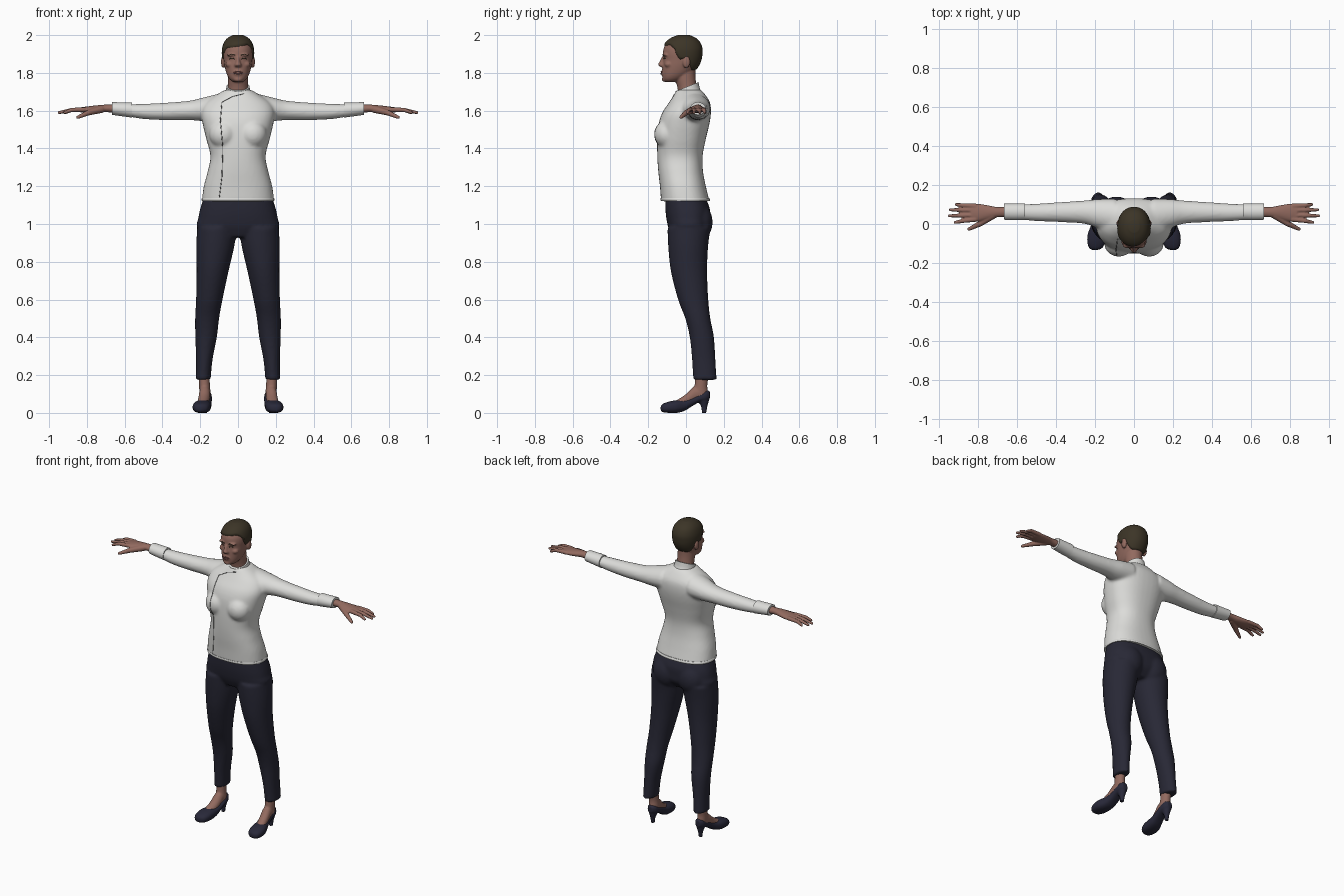
import bpy, bmesh, math
from mathutils import Vector, Matrix
from mathutils.bvhtree import BVHTree


def material(name, rgb):
    m = bpy.data.materials.new(name)
    m.diffuse_color = (*rgb, 1)
    return m


SHIRT = material("white cloth", (0.72, 0.72, 0.70))
SEAM = material("seam grey", (0.16, 0.16, 0.16))
NAVY = material("navy cloth", (0.021, 0.021, 0.036))
SHOE = material("dark leather", (0.022, 0.022, 0.042))
SKIN = material("skin", (0.29, 0.145, 0.115))
LIP = material("lips", (0.21, 0.085, 0.075))
HAIR = material("dark brown hair", (0.045, 0.035, 0.02))
AXES = {"x": (1, 2, 0), "y": (0, 2, 1), "z": (0, 1, 2)}


def loft(bm, axis, rows, p=2.0, n=40, sub=5, side=1):
    """Smooth skin through rows of (position, min a, max a, min b, max b)."""
    ia, ib, it = AXES[axis]
    fine = []
    for i in range(len(rows) - 1):
        q = [rows[max(i - 1, 0)], rows[i], rows[i + 1], rows[min(i + 2, len(rows) - 1)]]
        for k in range(sub):
            t = k / sub
            fine.append([0.5 * (2 * b + (c - a) * t + (2 * a - 5 * b + 4 * c - d) * t * t
                                + (3 * b - a - 3 * c + d) * t ** 3) for a, b, c, d in zip(*q)])
    fine.append(rows[-1])
    rings = []
    for t, a0, a1, b0, b1 in fine:
        ring = []
        for k in range(n):
            w = 2 * math.pi * k / n
            c, s = math.cos(w), math.sin(w)
            v = [0, 0, 0]
            v[ia] = (a0 + a1) / 2 + (a1 - a0) / 2 * math.copysign(abs(c) ** (2 / p), c)
            v[ib] = (b0 + b1) / 2 + (b1 - b0) / 2 * math.copysign(abs(s) ** (2 / p), s)
            v[it] = t
            v[0] *= side
            ring.append(bm.verts.new(v))
        rings.append(ring)
    for r, s in zip(rings, rings[1:]):
        for k in range(n):
            bm.faces.new((r[k], r[(k + 1) % n], s[(k + 1) % n], s[k]))
    bm.faces.new(rings[0])
    bm.faces.new(rings[-1])


def ball(bm, centre, size):
    bmesh.ops.create_uvsphere(bm, u_segments=24, v_segments=16, radius=1,
                              matrix=Matrix.Translation(centre) @ Matrix.Diagonal((*size, 1)))


def tube(bm, pts, radii):
    for i, (p, r) in enumerate(zip(pts, radii)):
        p = Vector(p)
        ball(bm, p, (r, r, r))
        if i:
            q = Vector(pts[i - 1])
            d = p - q
            rot = d.to_track_quat("Z", "Y").to_matrix().to_4x4()
            bmesh.ops.create_cone(bm, cap_ends=True, segments=16, radius1=radii[i - 1], radius2=r,
                                  depth=d.length, matrix=Matrix.Translation((p + q) / 2) @ rot)


def finish(bm, name, mat, mirror=False, voxel=0, smooth=0):
    bmesh.ops.recalc_face_normals(bm, faces=bm.faces)
    me = bpy.data.meshes.new(name)
    bm.to_mesh(me)
    bm.free()
    ob = bpy.data.objects.new(name, me)
    bpy.context.collection.objects.link(ob)
    me.materials.append(mat)
    bpy.context.view_layer.objects.active = ob
    ob.select_set(True)
    bpy.ops.object.shade_smooth_by_angle(angle=math.radians(50))
    ob.select_set(False)
    if voxel:
        m = ob.modifiers.new("blend", "REMESH")
        m.mode, m.voxel_size, m.use_smooth_shade = "VOXEL", voxel, True
        if smooth:
            s = ob.modifiers.new("soften", "SMOOTH")
            s.factor, s.iterations = 0.5, smooth
    if mirror:
        ob.modifiers.new("mirror", "MIRROR")
    return ob


def surface(ob):
    return BVHTree.FromObject(ob, bpy.context.evaluated_depsgraph_get())


def line_on(tree, name, pts, r, mat, mirror=False):
    """Thin cord laid on the front of a surface through (x, z) points."""
    cu = bpy.data.curves.new(name, "CURVE")
    cu.dimensions, cu.bevel_depth, cu.bevel_resolution = "3D", r, 1
    path = []
    for (x0, z0), (x1, z1) in zip(pts, pts[1:]):
        steps = max(2, int(math.hypot(x1 - x0, z1 - z0) / 0.012))
        for k in range(steps + 1):
            hit = tree.ray_cast(Vector((x0 + (x1 - x0) * k / steps, -1, z0 + (z1 - z0) * k / steps)),
                                Vector((0, 1, 0)))[0]
            if hit:
                path.append(hit)
    sp = cu.splines.new("POLY")
    sp.points.add(len(path) - 1)
    for q, v in zip(sp.points, path):
        q.co = (*v, 1)
    cu.materials.append(mat)
    ob = bpy.data.objects.new(name, cu)
    bpy.context.collection.objects.link(ob)
    if mirror:
        ob.modifiers.new("mirror", "MIRROR")


# shirt: body, bust and both sleeves
bm = bmesh.new()
loft(bm, "z", [(z, -w, w, f, b) for z, w, f, b in [
    (1.12, .192, -.132, .125), (1.2, .181, -.138, .105), (1.28, .16, -.147, .09),
    (1.36, .146, -.152, .088), (1.45, .168, -.152, .105), (1.53, .187, -.145, .124),
    (1.59, .195, -.125, .132), (1.64, .175, -.092, .128), (1.68, .12, -.066, .105),
    (1.71, .07, -.05, .08)]], p=2.35)
for s in (1, -1):
    ball(bm, (.078 * s, -.10, 1.475), (.075, .068, .075))
    loft(bm, "x", [(.1, -.05, .13, 1.54, 1.69), (.19, -.02, .127, 1.545, 1.668), (.26, .002, .12, 1.55, 1.652),
                   (.38, .01, .112, 1.55, 1.642), (.5, .015, .104, 1.556, 1.636),
                   (.6, .024, .1, 1.572, 1.634), (.655, .026, .098, 1.58, 1.636)], side=s)
shirt = finish(bm, "shirt", SHIRT, voxel=.009, smooth=5)

# stand-up collar, higher at the back
bm = bmesh.new()
loft(bm, "z", [(1.66, -.085, .085, -.065, .085), (1.69, -.068, .068, -.057, .073),
               (1.725, -.061, .061, -.055, .066)])
for v in bm.verts:
    v.co.z += .4 * v.co.y
finish(bm, "collar", SHIRT)

# turned-back cuffs
bm = bmesh.new()
loft(bm, "x", [(.56, .02, .106, 1.563, 1.643), (.61, .02, .105, 1.57, 1.644), (.667, .022, .104, 1.578, 1.645)])
finish(bm, "cuff", SHIRT, mirror=True)

# hem roll
bm = bmesh.new()
loft(bm, "z", [(1.122, -.191, .191, -.133, .126), (1.13, -.193, .193, -.136, .127), (1.138, -.19, .19, -.135, .123)], p=2.35)
finish(bm, "shirt_hem", SHIRT)

# overlapping front edge and cuff slits
tree = surface(shirt)
line_on(tree, "front_seam", [(.03, 1.69), (-.03, 1.675), (-.085, 1.645), (-.093, 1.55), (-.08, 1.4),
                             (-.085, 1.25), (-.1, 1.13)], .0022, SEAM)

# trousers: hips and both legs
bm = bmesh.new()
loft(bm, "z", [(.93, -.1, .1, -.07, .08), (.98, -.212, .212, -.093, .122), (1.03, -.21, .21, -.104, .128),
               (1.08, -.2, .2, -.109, .126), (1.15, -.178, .178, -.11, .1)], p=2.4)
for s in (1, -1):
    ball(bm, (.09 * s, .065, 1.01), (.09, .076, .1))
    loft(bm, "z", [(.175, .145, .224, .038, .163), (.28, .135, .222, .032, .156), (.4, .112, .226, .02, .148),
                   (.5, .1, .227, -.004, .129), (.6, .082, .222, -.042, .118), (.75, .05, .219, -.08, .112),
                   (.88, .02, .221, -.094, .117), (.98, .006, .216, -.098, .13)], side=s)
finish(bm, "trousers", NAVY, voxel=.009, smooth=4)

# feet and ankles
bm = bmesh.new()
loft(bm, "z", [(.07, .143, .203, .035, .118), (.11, .145, .205, .038, .116),
               (.15, .149, .206, .046, .113), (.22, .15, .21, .05, .125)])
loft(bm, "y", [(-.085, .175, .215, .02, .048), (-.04, .16, .218, .02, .073), (0, .152, .212, .03, .1),
               (.04, .147, .207, .05, .138), (.07, .147, .205, .06, .15)])
finish(bm, "foot", SKIN, mirror=True, voxel=.005, smooth=4)

# court shoes with a raised heel
bm = bmesh.new()
loft(bm, "y", [(-.134, .188, .212, .012, .035), (-.122, .162, .231, .004, .048), (-.09, .147, .24, 0, .06),
               (-.05, .143, .237, 0, .067), (-.01, .141, .222, .01, .07), (.03, .139, .21, .034, .084),
               (.07, .138, .207, .056, .102), (.105, .142, .204, .062, .12), (.126, .158, .19, .075, .115)], p=2.5)
loft(bm, "z", [(0, .161, .186, .083, .108), (.03, .159, .188, .081, .112), (.06, .15, .197, .066, .12),
               (.085, .143, .203, .045, .125)])
finish(bm, "shoe", SHOE, mirror=True, voxel=.005, smooth=3)

# hands with spread fingers
bm = bmesh.new()
loft(bm, "x", [(.63, .036, .09, 1.587, 1.632), (.7, .035, .087, 1.592, 1.632), (.75, .024, .096, 1.589, 1.628),
               (.8, .013, .104, 1.588, 1.622), (.838, .016, .102, 1.592, 1.617)])
for y0, x1, y1 in [(.024, .925, .008), (.046, .955, .042), (.07, .95, .073), (.092, .92, .1)]:
    tube(bm, [(.815, y0, 1.606), (.88, (y0 + y1) / 2, 1.604), (x1 - .007, y1, 1.59)], [.013, .011, .008])
tube(bm, [(.725, .045, 1.607), (.79, .002, 1.59), (.848, -.027, 1.565)], [.02, .015, .009])
finish(bm, "hand", SKIN, mirror=True, voxel=.004, smooth=3)

# head with neck, nose, ears and mouth
SKULL = [(z, -w, w, f, b) for z, w, f, b in [
    (1.752, .026, -.112, -.05), (1.765, .043, -.123, -.02), (1.785, .056, -.126, .01), (1.81, .065, -.126, .04),
    (1.84, .072, -.124, .062), (1.87, .076, -.121, .075), (1.9, .079, -.122, .08), (1.93, .077, -.118, .08),
    (1.96, .067, -.101, .068), (1.98, .05, -.075, .047), (1.993, .026, -.042, .018)]]
bm = bmesh.new()
loft(bm, "z", SKULL, p=2.15)
loft(bm, "z", [(1.66, -.06, .06, -.04, .07), (1.72, -.053, .053, -.045, .058),
               (1.78, -.052, .052, -.06, .05), (1.84, -.05, .05, -.06, .05)])
loft(bm, "z", [(1.832, -.019, .019, -.135, -.1), (1.843, -.02, .02, -.149, -.1), (1.856, -.013, .013, -.142, -.1),
               (1.885, -.009, .009, -.128, -.1)], n=20)
ball(bm, (0, -.117, 1.80), (.028, .016, .018))
ball(bm, (0, -.112, 1.766), (.024, .016, .014))
for s in (1, -1):
    ball(bm, (.079 * s, .002, 1.858), (.011, .02, .033))
    ball(bm, (.03 * s, -.108, 1.895), (.03, .017, .008))
    ball(bm, (.04 * s, -.092, 1.845), (.026, .022, .018))
head = finish(bm, "head", SKIN, voxel=.005, smooth=4)
tree = surface(head)
line_on(tree, "eyebrow", [(.014, 1.893), (.032, 1.899), (.052, 1.893)], .0022, HAIR, True)
line_on(tree, "eyelid", [(.018, 1.874), (.031, 1.878), (.045, 1.874)], .0026, HAIR, True)
line_on(tree, "upper_lip", [(-.024, 1.802), (-.006, 1.807), (.006, 1.807), (.024, 1.802)], .0035, LIP)
line_on(tree, "lower_lip", [(-.02, 1.799), (0, 1.795), (.02, 1.799)], .0042, LIP)

# close-cropped hair: a skull shell that dives under the skin below the hairline
HAIRLINE = [(-.3, 1.945), (-.085, 1.94), (-.06, 1.915), (-.035, 1.872), (.008, 1.872), (.03, 1.815), (.3, 1.80)]
bm = bmesh.new()
loft(bm, "z", SKULL, p=2.15, n=80, sub=8)
bmesh.ops.recalc_face_normals(bm, faces=bm.faces)
bm.normal_update()
moves = []
for v in bm.verts:
    for (y0, z0), (y1, z1) in zip(HAIRLINE, HAIRLINE[1:]):
        if y0 <= v.co.y < y1:
            edge = z0 + (z1 - z0) * (v.co.y - y0) / (y1 - y0)
    edge += .16 * v.co.x * (v.co.y < -.06)
    moves.append((v, v.normal * max(-.012, min(.007, (v.co.z - edge) * .8))))
for v, d in moves:
    v.co += d
finish(bm, "hair", HAIR)
